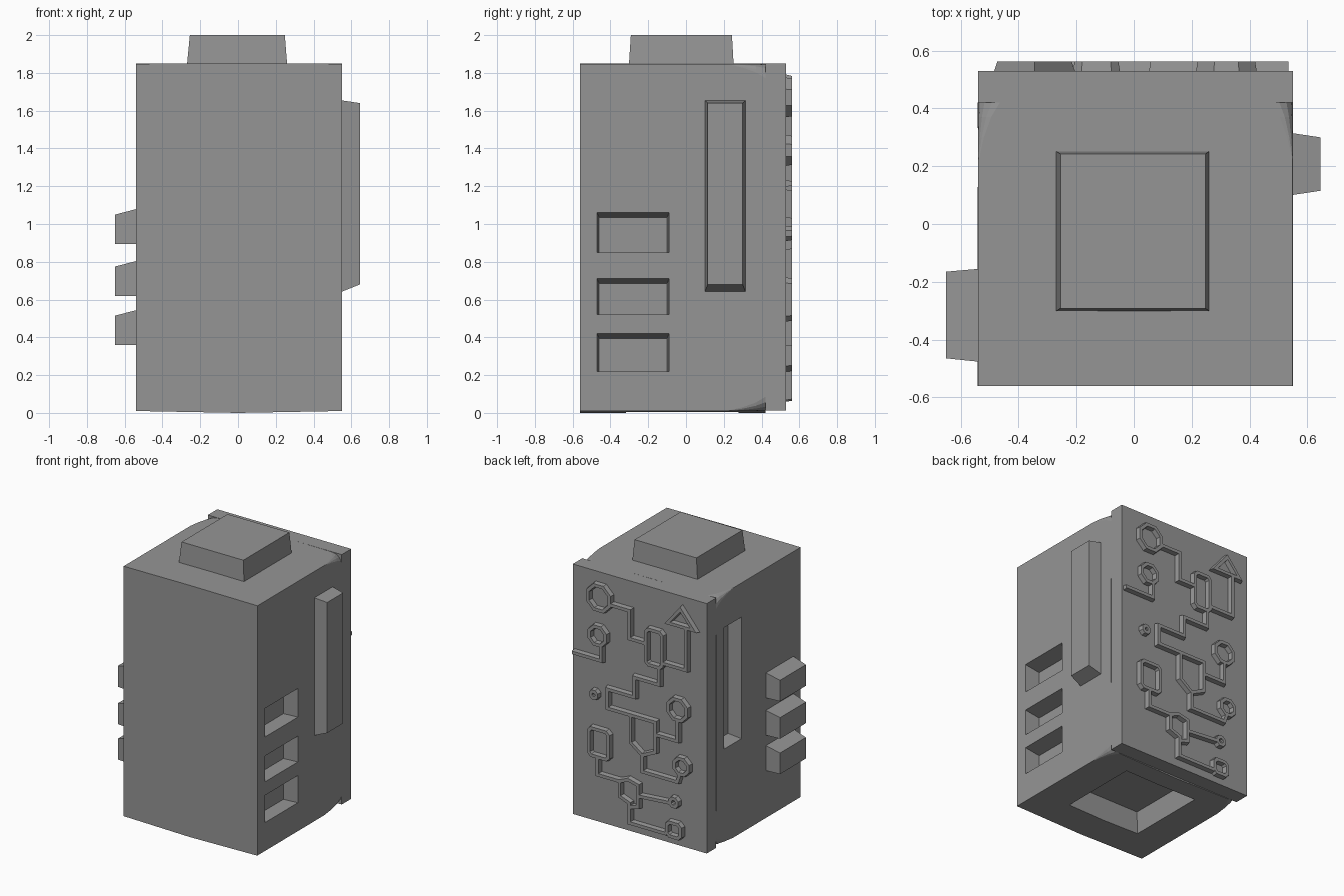
import bpy, bmesh, math
from mathutils import Vector

if "Cube" in bpy.data.objects:
    bpy.data.objects.remove(bpy.data.objects["Cube"])

# Dark grey used on every part
grey = bpy.data.materials.new("dark_grey")
grey.diffuse_color = (0.3, 0.3, 0.3, 1)
grey.use_nodes = True
grey.node_tree.nodes["Principled BSDF"].inputs["Base Color"].default_value = grey.diffuse_color


def make(name, verts, faces):
    bm = bmesh.new()
    vs = [bm.verts.new(v) for v in verts]
    for f in faces:
        bm.faces.new([vs[i] for i in f])
    bmesh.ops.recalc_face_normals(bm, faces=bm.faces)
    me = bpy.data.meshes.new(name)
    bm.to_mesh(me)
    bm.free()
    me.materials.append(grey)
    ob = bpy.data.objects.new(name, me)
    bpy.context.collection.objects.link(ob)
    return ob


def loft(name, rings):
    n = len(rings[0])
    faces = [list(range(n)), [(len(rings) - 1) * n + i for i in range(n)]]
    for r in range(len(rings) - 1):
        for i in range(n):
            j = (i + 1) % n
            faces.append([r * n + i, r * n + j, (r + 1) * n + j, (r + 1) * n + i])
    return make(name, [p for ring in rings for p in ring], faces)


def frustum(name, axis, d0, r0, d1, r1):
    """Tapered block: rectangle r0 at depth d0 to rectangle r1 at depth d1."""
    rings = []
    for d, (a0, a1, b0, b1) in ((d0, r0), (d1, r1)):
        rect = [(a0, b0), (a1, b0), (a1, b1), (a0, b1)]
        rings.append([(d, a, b) if axis == 'x' else (a, b, d) for a, b in rect])
    return loft(name, rings)


def carve(target, cutter):
    m = target.modifiers.new("carve", 'BOOLEAN')
    m.operation = 'DIFFERENCE'
    m.solver = 'EXACT'
    m.object = cutter
    bpy.context.view_layer.objects.active = target
    bpy.ops.object.modifier_apply(modifier=m.name)
    bpy.data.objects.remove(cutter)


# Main body: slightly bowed block whose long edges round off towards the back plate
def body_ring(y, c):
    x0, x1, z0, z1 = -0.54, 0.55, 0.01, 1.848
    corners = [(x1 - c, z1 - c, 0), (x0 + c, z1 - c, 90),
               (x0 + c, z0 + c, 180), (x1 - c, z0 + c, 270)]
    mids = [(0, z1 + 0.003), (x0 - 0.001, 0.93), (0, z0 - 0.01), (x1 + 0.001, 0.93)]
    pts = []
    for (cx, cz, a), mid in zip(corners, mids):
        for k in range(5):
            t = math.radians(a + k * 22.5)
            pts.append((cx + c * math.cos(t), y, cz + c * math.sin(t)))
        pts.append((mid[0], y, mid[1]))
    return pts


body = loft("body", [body_ring(y, c) for y, c in
                     ((-0.56, 0.002), (0.22, 0.002), (0.30, 0.02), (0.37, 0.045), (0.42, 0.075))])

# Sockets: underside, three on the right, one slot on the left
carve(body, frustum("cut", 'z', -0.02, (-0.302, 0.302, -0.322, 0.282),
                    0.15, (-0.27, 0.27, -0.29, 0.25)))
for z0, z1 in ((0.22, 0.42), (0.52, 0.71), (0.85, 1.06)):
    carve(body, frustum("cut", 'x', 0.57, (-0.472, -0.088, z0, z1 + 0.005),
                        0.44, (-0.46, -0.10, z0, z1 - 0.025)))
carve(body, frustum("cut", 'x', -0.56, (0.125, 0.335, 0.70, 1.60),
                    -0.44, (0.14, 0.32, 0.72, 1.58)))

# Pegs and rail
frustum("top_peg", 'z', 1.845, (-0.27, 0.26, -0.302, 0.252), 2.0, (-0.255, 0.248, -0.292, 0.243))
frustum("side_rail", 'x', 0.545, (0.10, 0.315, 0.64, 1.655), 0.645, (0.115, 0.30, 0.68, 1.64))
for i, z in enumerate((0.36, 0.62, 0.895)):
    frustum(f"side_peg_{i + 1}", 'x', -0.535, (-0.477, -0.155, z, z + 0.185),
            -0.65, (-0.465, -0.165, z, z + 0.155))

# Back plate
frustum("back_plate", 'z', 0.012, (-0.54, 0.55, 0.42, 0.53), 1.85, (-0.54, 0.55, 0.42, 0.53))


# Raised circuit pattern: mitred ridges with sloping sides, given as x, z paths
def ridge(name, path, closed=False, w=0.018):
    p = [Vector(q) for q in path]
    n = len(p)
    rings = []
    for i in range(n):
        a = p[i] - p[i - 1] if closed or i else p[1] - p[0]
        b = p[(i + 1) % n] - p[i] if closed or i < n - 1 else a
        na = Vector((-a.y, a.x)).normalized()
        nb = Vector((-b.y, b.x)).normalized()
        m = (na + nb).normalized()
        m /= max(m.dot(na), 0.45)
        sec = []
        for s, y in ((-w, 0.525), (-w * 0.65, 0.562), (w * 0.65, 0.562), (w, 0.525)):
            q = p[i] + m * s
            sec.append((q.x, y, q.y))
        rings.append(sec)
    if not closed:
        return loft(name, rings)
    faces = [[i * 4 + k, i * 4 + (k + 1) % 4, (i + 1) % n * 4 + (k + 1) % 4, (i + 1) % n * 4 + k]
             for i in range(n) for k in range(4)]
    return make(name, [v for r in rings for v in r], faces)


def circle(x, z, r, n=8):
    return [(x + r * math.cos(math.tau * (k + .5) / n), z + r * math.sin(math.tau * (k + .5) / n))
            for k in range(n)]


def rect(x, z, hx, hz, c=0.02):
    """Rectangle with clipped corners."""
    return [(x + sx * (hx - cx), z + sz * (hz - cz)) for sx, sz, cx, cz in
            ((-1, -1, 0, c), (-1, -1, c, 0), (1, -1, c, 0), (1, -1, 0, c),
             (1, 1, 0, c), (1, 1, c, 0), (-1, 1, c, 0), (-1, 1, 0, c))]


loops = [circle(0.32, 1.67, 0.095), circle(0.33, 1.39, 0.07), circle(-0.32, 1.02, 0.08),
         circle(-0.35, 0.61, 0.06), circle(-0.29, 0.33, 0.03), circle(0.36, 0.95, 0.025),
         rect(0.32, 0.60, 0.08, 0.10), rect(-0.29, 0.126, 0.055, 0.05),
         rect(-0.13, 1.42, 0.065, 0.13),
         [(-0.345, 1.765), (-0.24, 1.64), (-0.45, 1.64)]]
for i, path in enumerate(loops):
    ridge(f"circuit_loop_{i + 1}", path, True)

traces = [
    [(0.22, 1.645), (0.07, 1.645), (0.07, 1.44), (-0.065, 1.44)],
    [(-0.17, 1.29), (-0.17, 1.165), (0.03, 1.165), (0.03, 1.02), (0.25, 1.02), (0.25, 0.88),
     (-0.14, 0.88), (-0.14, 0.66), (-0.035, 0.61), (0.06, 0.68), (0.06, 0.88)],
    [(-0.39, 1.63), (-0.39, 1.33), (-0.195, 1.33)],
    [(0.30, 1.32), (0.30, 1.215), (0.535, 1.215)],
    [(-0.32, 0.94), (-0.32, 0.79), (-0.14, 0.79)],
    [(-0.035, 0.61), (-0.035, 0.49), (-0.32, 0.49), (-0.34, 0.55)],
    [(0.33, 0.50), (0.33, 0.37), (0.15, 0.37), (0.15, 0.26), (0.07, 0.23), (0.07, 0.085), (-0.23, 0.085)],
    [(0.15, 0.37), (0.08, 0.40), (0.0, 0.38), (0.0, 0.22), (0.07, 0.20)],
    [(0.0, 0.30), (-0.255, 0.32)],
]
for i, path in enumerate(traces):
    ridge(f"circuit_trace_{i + 1}", path)
